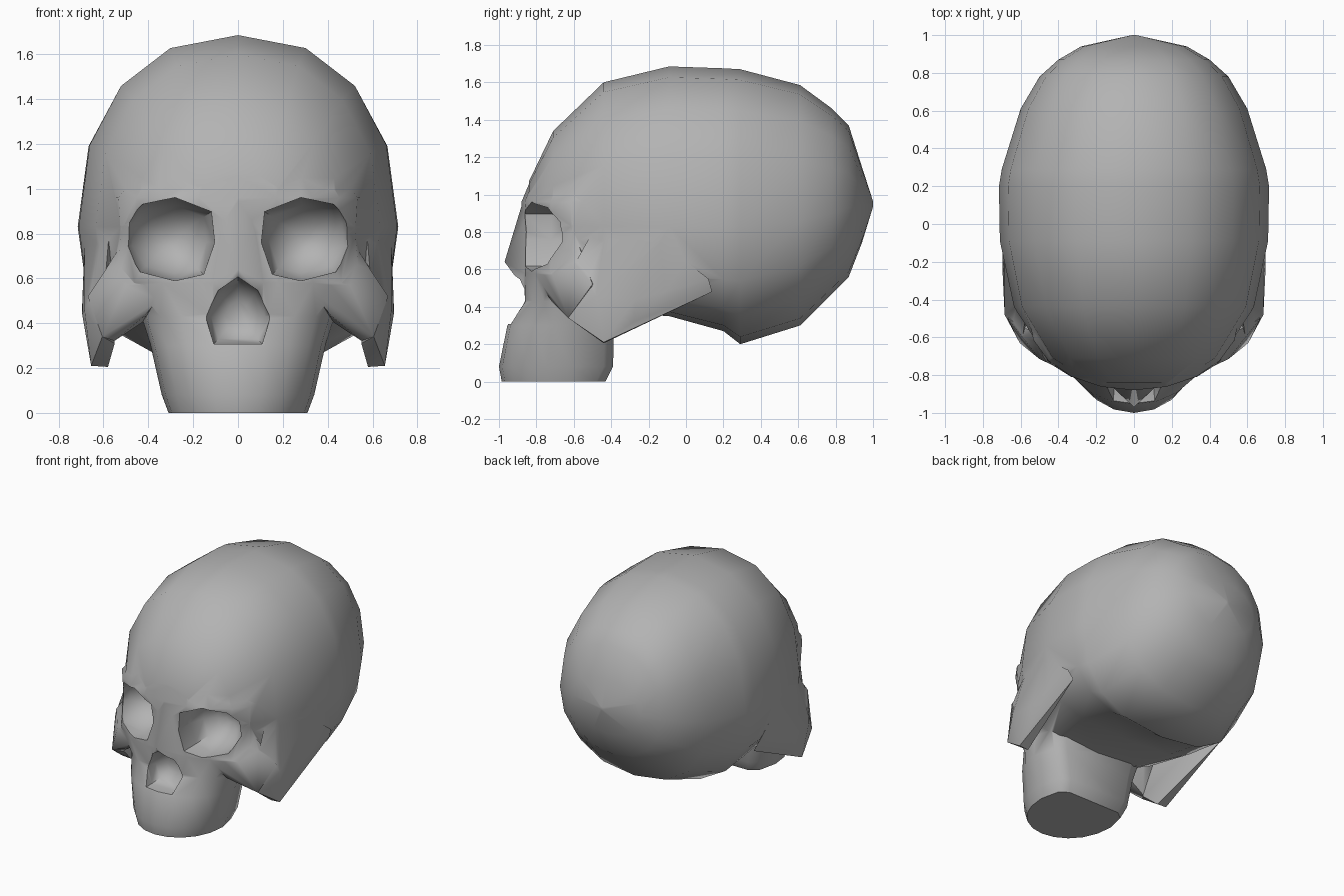
import bpy, bmesh, math

if "Cube" in bpy.data.objects:
    bpy.data.objects.remove(bpy.data.objects["Cube"])

def spow(v, p):
    return math.copysign(abs(v) ** p, v)

def add_object(name, bm):
    bmesh.ops.recalc_face_normals(bm, faces=bm.faces[:])
    me = bpy.data.meshes.new(name)
    bm.to_mesh(me)
    bm.free()
    ob = bpy.data.objects.new(name, me)
    bpy.context.collection.objects.link(ob)
    return ob

def loft(name, rings):
    bm = bmesh.new()
    vs = [[bm.verts.new(p) for p in r] for r in rings]
    n = len(rings[0])
    for a, b in zip(vs, vs[1:]):
        for i in range(n):
            j = (i + 1) % n
            bm.faces.new((a[i], a[j], b[j], b[i]))
    bm.faces.new(vs[0])
    bm.faces.new(vs[-1])
    return add_object(name, bm)

def hull(name, pts, side=1):
    bm = bmesh.new()
    for x, y, z in pts:
        bm.verts.new((x * side, y, z))
    bmesh.ops.convex_hull(bm, input=bm.verts[:])
    junk = [v for v in bm.verts if not v.link_faces]
    bmesh.ops.delete(bm, geom=junk, context='VERTS')
    return add_object(name, bm)

def combine(target, tool, op):
    m = target.modifiers.new(op, 'BOOLEAN')
    m.operation, m.object, m.solver = op, tool, 'EXACT'
    dg = bpy.context.evaluated_depsgraph_get()
    me = bpy.data.meshes.new_from_object(target.evaluated_get(dg))
    target.modifiers.clear()
    target.data = me
    bpy.data.objects.remove(tool)

# Braincase: coronal sections (y, half width, widest z, top, bottom, lower squareness)
sections = [(-.84, .24, .83, 1.07, .62, 2.2), (-.71, .46, .83, 1.34, .5, 2.4),
            (-.44, .635, .83, 1.60, .37, 2.8), (-.09, .71, .83, 1.685, .35, 3.2),
            (.2, .715, .83, 1.675, .27, 2.8), (.29, .70, .83, 1.67, .2, 2.5),
            (.61, .60, .86, 1.585, .3, 2.3), (.78, .5, .9, 1.46, .47, 2.2),
            (.87, .40, .93, 1.37, .56, 2.1), (.94, .28, .95, 1.15, .74, 2),
            (1.0, .012, .95, .965, .935, 2)]
rings = []
for y, w, zc, top, bot, nl in sections:
    ring = []
    for k in range(16):
        a = math.tau * k / 16
        c, s = math.cos(a), math.sin(a)
        e = 2 / (2.25 if s >= 0 else nl)
        ring.append((w * spow(c, e), y, zc + spow(s, e) * ((top - zc) if s > 0 else (zc - bot))))
    rings.append(ring)
skull = loft("skull", rings)

# Face and upper jaw: level sections (z, half width, front y, widest y, back y)
levels = [(0, .31, -.985, -.62, -.43), (.08, .34, -1.0, -.61, -.39), (.3, .39, -.955, -.6, -.385),
          (.43, .43, -.875, -.58, -.37), (.58, .57, -.875, -.5, -.3), (.8, .55, -.865, -.48, -.3),
          (.96, .56, -.88, -.48, -.3), (1.08, .46, -.83, -.48, -.3)]
rings = []
for z, w, yf, yc, yb in levels:
    ring = [(w * math.cos(math.pi * k / 10), yc + (yf - yc) * math.sin(math.pi * k / 10) ** .93, z)
            for k in range(11)]
    rings.append(ring + [(-.9 * w, yb - .05, z), (-.7 * w, yb, z), (.7 * w, yb, z), (.9 * w, yb - .05, z)])
combine(skull, loft("face", rings), 'UNION')

# Nasal bone
nose = [(0, -.87, .97), (0, -.915, .74), (0, -.97, .64), (0, -.8, .56)]
for s in (-1, 1):
    nose += [(.08 * s, -.83, .93), (.10 * s, -.82, .74), (.17 * s, -.81, .56), (.15 * s, -.83, .45)]
combine(skull, hull("nasal_bone", nose), 'UNION')

# Cheekbones, and arches blending back into the braincase
cheek = [(.30, -.81, .57), (.42, -.72, .43), (.50, -.715, .57), (.59, -.60, .64), (.605, -.63, .34),
         (.67, -.5, .52), (.40, -.55, .42), (.55, -.56, .32), (.5, -.45, .55), (.54, -.57, .72)]
arch = [(.605, -.63, .34), (.655, -.44, .21), (.58, -.44, .205), (.55, -.56, .31), (.685, -.48, .46),
        (.59, -.60, .62), (.575, -.5, .8), (.625, -.40, .8), (.655, -.28, .78), (.685, -.14, .75),
        (.67, -.28, .32), (.60, -.28, .33), (.695, -.27, .44), (.695, -.11, .48), (.6, -.11, .47),
        (.69, .12, .55), (.66, .14, .48)]
for s in (-1, 1):
    combine(skull, hull("cheek_arch", arch, s), 'UNION')
    combine(skull, hull("cheekbone", cheek, s), 'UNION')

# Eye sockets: outline lofted back to a rounded bottom
rim = [(.1, .76), (.115, .9), (.28, .965), (.43, .935), (.505, .86), (.515, .74), (.44, .625),
       (.28, .585), (.15, .615)]
for s in (-1, 1):
    rings = []
    for y, f in ((-1.2, 1), (-.72, .97), (-.61, .8), (-.54, .45), (-.515, .15)):
        rings.append([(s * (.3 + (x - .3) * f), y, .77 + (z - .77) * f) for x, z in rim])
    combine(skull, loft("socket_cutter", rings), 'DIFFERENCE')

# Nose opening
half = [(.09, .55), (.15, .43), (.11, .305)]
outline = [(0, .61)] + half + [(-x, z) for x, z in reversed(half)]
rings = [[(x * f, y, .43 + (z - .43) * f) for x, z in outline]
         for y, f in ((-1.1, 1), (-.87, .97), (-.80, .8), (-.75, .4))]
combine(skull, loft("nose_cutter", rings), 'DIFFERENCE')

# Clean up, colour and shade
bm = bmesh.new()
bm.from_mesh(skull.data)
bmesh.ops.remove_doubles(bm, verts=bm.verts[:], dist=.006)
bm.to_mesh(skull.data)
bm.free()
bone = bpy.data.materials.new("dark_grey")
bone.diffuse_color = (.45, .45, .45, 1)
bone.use_nodes = True
bone.node_tree.nodes["Principled BSDF"].inputs["Base Color"].default_value = bone.diffuse_color
skull.data.materials.clear()
skull.data.materials.append(bone)
for p in skull.data.polygons:
    p.material_index = 0
bpy.context.view_layer.objects.active = skull
skull.select_set(True)
bpy.ops.object.shade_smooth_by_angle(angle=math.radians(55))
